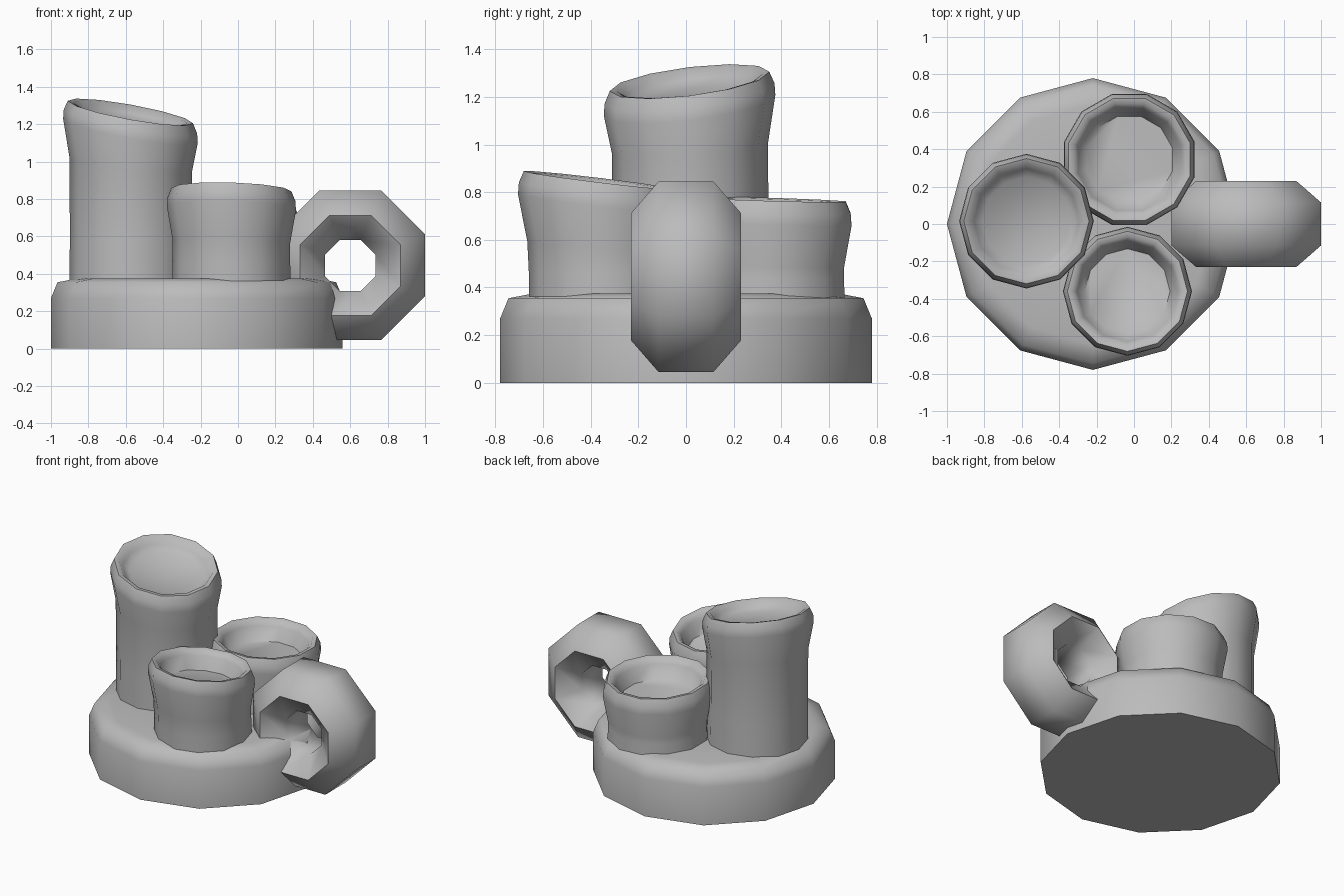
import bpy
import bmesh
from math import sin, cos, pi, radians

if "Cube" in bpy.data.objects:
    bpy.data.objects.remove(bpy.data.objects["Cube"], do_unlink=True)

# Single clay colour
clay = bpy.data.materials.new("clay_grey")
clay.use_nodes = True
GREY = (0.5, 0.5, 0.5, 1)
clay.diffuse_color = GREY
clay.node_tree.nodes["Principled BSDF"].inputs["Base Color"].default_value = GREY


def loft(name, rings, cyclic=False):
    """Skin a list of closed rings; cap both ends unless cyclic."""
    bm = bmesh.new()
    loops = [[bm.verts.new(p) for p in ring] for ring in rings]
    pairs = list(zip(loops, loops[1:]))
    if cyclic:
        pairs.append((loops[-1], loops[0]))
    else:
        bm.faces.new(loops[0])
        bm.faces.new(loops[-1])
    for a, b in pairs:
        n = len(a)
        for i in range(n):
            j = (i + 1) % n
            bm.faces.new((a[i], a[j], b[j], b[i]))
    bmesh.ops.recalc_face_normals(bm, faces=bm.faces)
    mesh = bpy.data.meshes.new(name)
    bm.to_mesh(mesh)
    bm.free()
    mesh.materials.append(clay)
    obj = bpy.data.objects.new(name, mesh)
    bpy.context.collection.objects.link(obj)
    bpy.ops.object.select_all(action="DESELECT")
    obj.select_set(True)
    bpy.context.view_layer.objects.active = obj
    bpy.ops.object.shade_smooth_by_angle(angle=radians(65))
    return obj


def ring(cx, cy, z, r, slope=(0, 0), turn=0.0, sides=12):
    """Horizontal ring whose height follows a slope in x and y."""
    pts = []
    for i in range(sides):
        a = turn + 2 * pi * i / sides
        x, y = r * cos(a), r * sin(a)
        pts.append((cx + x, cy + y, z + x * slope[0] + y * slope[1]))
    return pts


def cup(name, foot, top, height, r, slope, depth, turn=0.0):
    """Flared cup with a slanted, rounded rim and a dished inside."""
    floor_z = 0.3
    # radius factor, height, share of the slant, share of the lean
    profile = [
        (0.92, floor_z, 0, 0),
        (0.91, floor_z + (height - floor_z) * 0.3, 0.1, 0.3),
        (0.91, height - 0.28, 0.6, 0.6),
        (1.0, height - 0.10, 1, 1),
        (0.99, height - 0.05, 1, 1),
        (0.93, height, 1, 1),
        (0.85, height - 0.005, 1, 1),
        (0.78, height - 0.04, 1, 1),
        (0.66, height - depth, 1, 1),
    ]
    rings = []
    for f, z, s, lean in profile:
        cx = foot[0] + (top[0] - foot[0]) * lean
        cy = foot[1] + (top[1] - foot[1]) * lean
        rings.append(ring(cx, cy, z, r * f, (slope[0] * s, slope[1] * s), turn))
    return loft(name, rings)


# Round base with softened shoulder
loft("base", [ring(-0.22, 0, z, r) for r, z in
              [(0.78, 0), (0.78, 0.27), (0.745, 0.355), (0.64, 0.375), (0.3, 0.375)]])

# Three cups standing on the base
cup("tall_cup", (-0.57, 0.02), (-0.575, 0.015), 1.265, 0.36, (-0.18, 0.12), 0.07)
cup("front_cup", (-0.035, -0.34), (-0.035, -0.36), 0.85, 0.345, (-0.03, -0.12), 0.13)
cup("back_cup", (-0.025, 0.345), (-0.025, 0.345), 0.77, 0.362, (-0.02, -0.03), 0.13,
    radians(15))

# Handle: eight-segment ring with a six-sided cross-section
sections = []
for k in range(8):
    a = pi / 8 + k * pi / 4
    section = []
    for j in range(6):
        b = pi / 6 + j * pi / 3 + pi / 6
        radius = (0.268 + 0.132 * sin(b) / sin(pi / 3)) / cos(pi / 8)
        section.append((0.6 + radius * cos(a), 0.23 * cos(b), 0.445 + radius * sin(a)))
    sections.append(section)
loft("handle", sections, cyclic=True)
